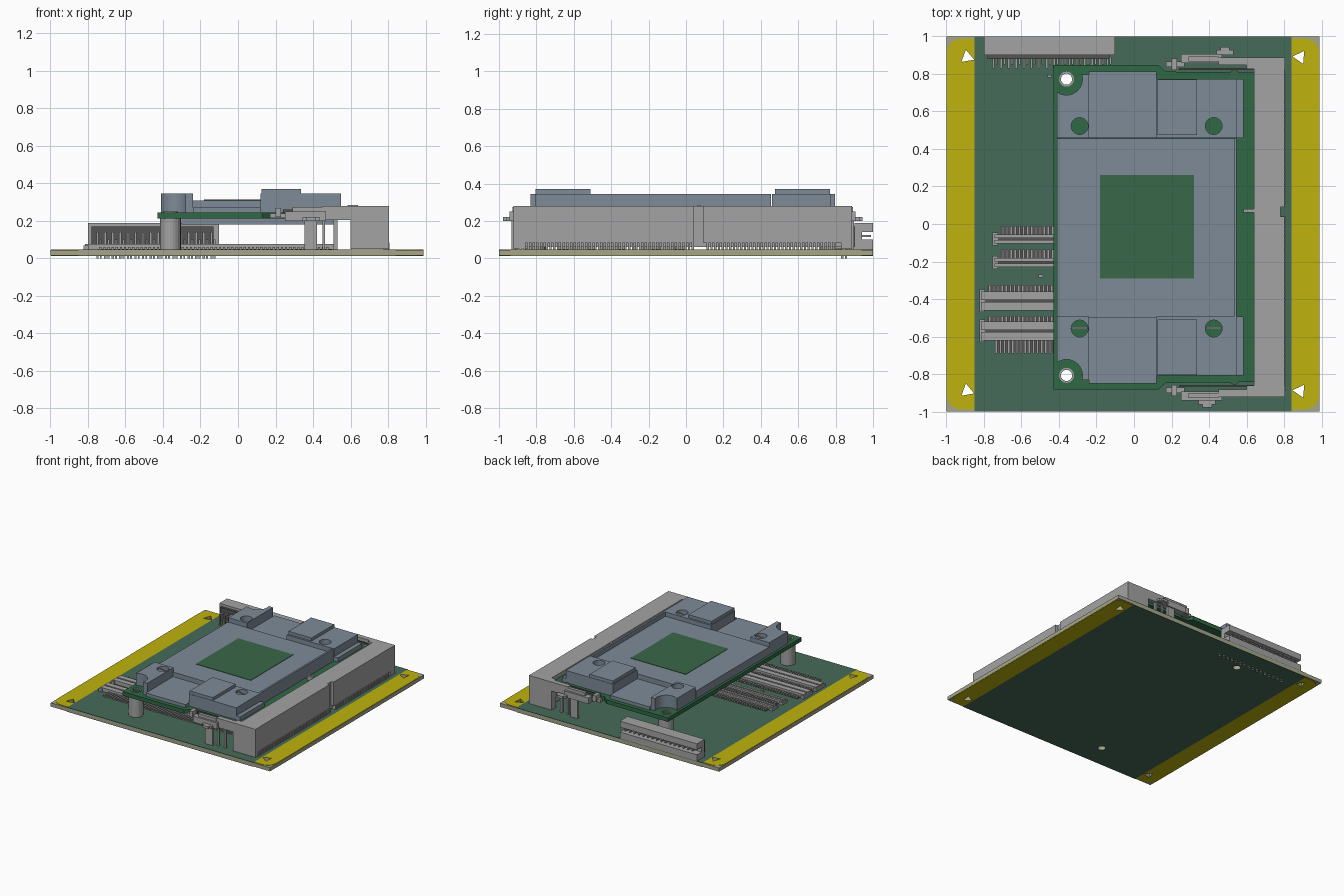
import bpy, bmesh, math
from mathutils import Matrix, Vector

cube = bpy.data.objects.get("Cube")
if cube:
    bpy.data.objects.remove(cube, do_unlink=True)


def material(name, r, g, b):
    m = bpy.data.materials.new(name)
    m.use_nodes = True
    m.diffuse_color = (r, g, b, 1)
    bsdf = m.node_tree.nodes["Principled BSDF"]
    bsdf.inputs["Base Color"].default_value = (r, g, b, 1)
    bsdf.inputs["Roughness"].default_value = 0.7
    return m


GREEN = material("board green", .06, .145, .10)
MODULE = material("module green", .03, .14, .06)
DIE = material("die green", .04, .135, .065)
YELLOW = material("gold yellow", .52, .45, .004)
BEIGE = material("laminate beige", .38, .38, .26)
BLUE = material("blue grey metal", .21, .26, .315)
GREY = material("light grey", .37, .37, .37)
DARK = material("dark grey", .09, .09, .09)


def finish(name, bm, mat):
    bmesh.ops.recalc_face_normals(bm, faces=bm.faces)
    me = bpy.data.meshes.new(name)
    bm.to_mesh(me)
    bm.free()
    me.materials.append(mat)
    ob = bpy.data.objects.new(name, me)
    bpy.context.collection.objects.link(ob)
    return ob


def boxes(name, spans, mat):
    """One object from boxes given as x0, x1, y0, y1, z0, z1."""
    bm = bmesh.new()
    for x0, x1, y0, y1, z0, z1 in spans:
        size = Matrix.Diagonal((x1 - x0, abs(y1 - y0), z1 - z0, 1))
        at = Matrix.Translation(((x0 + x1) / 2, (y0 + y1) / 2, (z0 + z1) / 2))
        bmesh.ops.create_cube(bm, size=1, matrix=at @ size)
    return finish(name, bm, mat)


def prism(name, pts, lo, hi, mat, along_x=False):
    """Extrude an outline upward, or a yz profile along x."""
    bm = bmesh.new()
    vs = [bm.verts.new((lo, a, b) if along_x else (a, b, lo)) for a, b in pts]
    face = bm.faces.new(vs)
    out = bmesh.ops.extrude_face_region(bm, geom=[face])
    step = Vector((hi - lo, 0, 0) if along_x else (0, 0, hi - lo))
    bmesh.ops.translate(bm, vec=step, verts=[g for g in out["geom"] if isinstance(g, bmesh.types.BMVert)])
    return finish(name, bm, mat)


def ring(x, y, r, n, turn=0):
    return [(x + r * math.cos(turn + math.tau * i / n), y + r * math.sin(turn + math.tau * i / n))
            for i in range(n)]


def cut(ob, outlines):
    """Cut upright holes through an object."""
    for pts in outlines:
        tool = prism("cutter", pts, -.1, .6, DARK)
        tool.hide_render = True
        mod = ob.modifiers.new("hole", 'BOOLEAN')
        mod.operation, mod.solver, mod.object = 'DIFFERENCE', 'EXACT', tool
        dg = bpy.context.evaluated_depsgraph_get()
        me = bpy.data.meshes.new_from_object(ob.evaluated_get(dg))
        ob.modifiers.clear()
        ob.data = me
        bpy.data.objects.remove(tool, do_unlink=True)


MID = -.0175  # mirror line of the module along y
SIDES = (("back", 1), ("front", -1))
MOUNTS = [(-.36, MID + s * .79) for _, s in SIDES]
mount_holes = [ring(x, y, .03, 16) for x, y in MOUNTS]
left_tris = [ring(-.89, y, .04, 3, math.radians(100)) for y in (.89, -.89)]
right_tris = [ring(.885, y, .04, 3, math.radians(175)) for y in (.89, -.89)]

# Carrier board with painted layers on both sides
board = boxes("carrier_board", [(-1, .99, -1, 1, .015, .045)], BEIGE)
cut(board, mount_holes + left_tris + right_tris)


def strip_outline(inner, outer):
    sign = 1 if outer > inner else -1
    r, pts = .08, [(inner, -.99)]
    for cy, start in ((-.99 + r, -90), (.99 - r, 0)):
        for i in range(7):
            a = math.radians(start + i * 15)
            pts.append((outer - sign * r + sign * r * math.cos(a), cy + r * math.sin(a)))
    return pts + [(inner, .99)]


for layer, lo, hi in (("top", .044, .048), ("bottom", .012, .016)):
    mask = boxes(layer + "_solder_mask", [(-.85, .84, -1, 1, lo, hi)], GREEN)
    cut(mask, mount_holes)
    for side, inner, outer, holes in (("left", .84, .988, right_tris), ("right", -.85, -.998, left_tris)):
        strip = prism(f"{layer}_{side}_gold_strip", strip_outline(inner, outer), lo, hi, YELLOW)
        cut(strip, holes)

# Module board and its standoffs
half = [(-.43, .865), (.13, .865), (.17, .83), (.68, .825)]
outline = [(x, MID + y) for x, y in half] + [(x, MID - y) for x, y in reversed(half)]
module = prism("module_board", outline, .213, .245, MODULE)
cut(module, mount_holes)
for (side, s), (x, y) in zip(SIDES, MOUNTS):
    post = prism(side + "_standoff", ring(x, y, .055, 24), .046, .213, GREY)
    cut(post, [ring(x, y, .03, 16)])
    bush = prism(side + "_mount_ring", ring(x, y, .04, 24), .245, .25, GREY)
    cut(bush, [ring(x, y, .03, 16)])

# Heat spreader: plate, die window, stepped end blocks
boxes("spreader_center", [(-.41, .547, -.5, .455, .245, .31),
                          (.532, .547, -.5, .455, .31, .345)], BLUE)
boxes("die_window", [(-.18, .32, -.29, .26, .309, .313)], DIE)
boxes("underside_plate", [(-.3, .52, -.78, .74, .18, .213)], BLUE)
boxes("spring_pin", [(.585, .64, .06, .08, .25, .285)], GREY)
for side, s in SIDES:
    y_in = MID + s * .477
    blocks = (("corner_block", -.41, -.24, .815, .345),
              ("middle_step", -.24, .12, .832, .272),
              ("wide_block", .12, .55, .79, .345),
              ("edge_ledge", .55, .585, .79, .28))
    screw_holes = [ring(x, MID + s * .54, .045, 24) for x in (-.29, .425)]
    for part, x0, x1, reach, top in blocks:
        ob = boxes(f"{side}_{part}", [(x0, x1, y_in, MID + s * reach, .245, top)], BLUE)
        if part == "corner_block":
            cut(ob, [ring(-.36, MID + s * .79, .085, 32), screw_holes[0]])
        if part == "wide_block":
            cut(ob, [screw_holes[1]])
    pad = boxes(side + "_raised_pad", [(.125, .335, MID + s * .493, MID + s * .787, .345, .37)], BLUE)
    # Edge detail discs
    prism(side + "_edge_disc", ring(.535, MID + s * .815, .025, 16), .244, .249, DIE)
boxes("front_screw_slots", [(x - .042, x + .042, -.56, -.55, .3, .335) for x in (-.29, .425)], GREY)

# Module edge connector with end towers and solder pins
prism_pts = [(.64, .2), (.64, .28)]
boxes("edge_connector", [(.64, .782, -.9, .86, .245, .28), (.69, .782, -.9, .86, .06, .245),
                         (.64, .69, -.9, .86, .06, .21)], GREY)
boxes("connector_pins", [(.775, .808, -.89 + i * .02, -.878 + i * .02, .046, .085)
                         for i in range(85) if i not in (47, 48, 49)], GREY)
boxes("connector_back_rail", [(.78, .803, -.9, .04, .085, .28), (.78, .803, .09, .83, .085, .28)], GREY)
for side, s in SIDES:
    def y(v):
        return MID + s * v
    boxes(side + "_connector_tower", [(.6, .805, y(.845), y(.905), .05, .28),
                                      (.64, .72, y(.82), y(.85), .05, .28)], GREY)
    tab = .485 if s > 0 else .39
    boxes(side + "_latch_arm", [(.45, .62, y(.865), y(.905), .205, .28),
                                (.25, .47, y(.875), y(.925), .2, .25),
                                (.17, .27, y(.855), y(.885), .215, .24),
                                (.2, .23, y(.84), y(.9), .22, .27),
                                (.29, .45, y(.885), y(.91), .24, .275)], GREY)
    boxes(side + "_latch_tab", [(tab - .045, tab + .045, y(.92), y(.945), .2, .22),
                                (tab - .025, tab + .025, y(.945), y(.962), .2, .22)], GREY)
    boxes(side + "_latch_legs", [(.355, .42, y(.895), y(.915), .046, .2),
                                 (.45, .465, y(.88), y(.895), .046, .21),
                                 (.51, .53, y(.88), y(.895), .046, .21)], GREY)
    boxes(side + "_latch_spring", [(.24, .68, y(.84), y(.85), .245, .262)], DARK)

# Back header: open channel with bent pins through the board
channel = [(.9, .048), (1, .048), (1, .1), (.94, .1), (.94, .14), (1, .14), (1, .19), (.9, .19)]
prism("back_header", channel, -.8, -.1, GREY, along_x=True)
boxes("header_rear_strip", [(-.78, -.13, .88, .905, .06, .17)], DARK)
xs = [-.755 + i * .0405 for i in range(16)]
boxes("header_pins", [b for x in xs for b in ((x, x + .012, .83, .89, .128, .14),
                                              (x, x + .012, .83, .842, 0, .14),
                                              (x + .018, x + .028, .85, .89, .09, .1),
                                              (x + .018, x + .028, .85, .86, 0, .1))], GREY)
boxes("header_contacts", [(x, x + .012, .942, .99, .114, .126) for x in xs], GREY)

# Low connectors running under the module: slotted bodies with pin rows
rows = (("small_connector_a", -.745, .3, -.105, -.055, -.01, .075),
        ("small_connector_b", -.745, .3, -.23, -.18, -.135, .075),
        ("large_connector_a", -.815, .53, -.46, -.36, -.325, .078),
        ("large_connector_b", -.815, .53, -.62, -.52, -.49, .078))
for name, x0, x1, y0, y1, y2, top in rows:
    mid = (y0 + y1) / 2
    boxes(name, [(x0, x1, y0, mid - .006, .046, top), (x0, x1, mid + .006, y1, .046, top),
                 (x0, x1, mid - .006, mid + .006, .046, top - .015),
                 (x0 - .01, x0 + .02, y0 - .01, y1 + .01, .046, top - .008)], GREY)
    boxes(name + "_slot", [(x0 + .02, x1 - .02, mid - .006, mid + .006, top - .015, top - .012)], DARK)
    count = int((x1 - x0 - .06) / .022)
    boxes(name + "_pins", [(x0 + .04 + i * .022, x0 + .052 + i * .022, y1, y2, .046, .062)
                           for i in range(count)], GREY)
    boxes(name + "_pin_bed", [(x0 + .03, x1 - .03, y1, y2, .046, .051)], DARK)
boxes("large_connector_front_pins", [(-.74 + i * .022, -.728 + i * .022, -.69, -.62, .046, .06)
                                     for i in range(56)], GREY)
boxes("large_connector_front_bed", [(-.745, .5, -.685, -.62, .046, .05)], DARK)

# Tiny loose parts on the carrier board
boxes("chip_parts", [(-.51, -.485, -.285, -.27, .046, .06), (-.46, -.44, .78, .795, .046, .06)], GREY)
